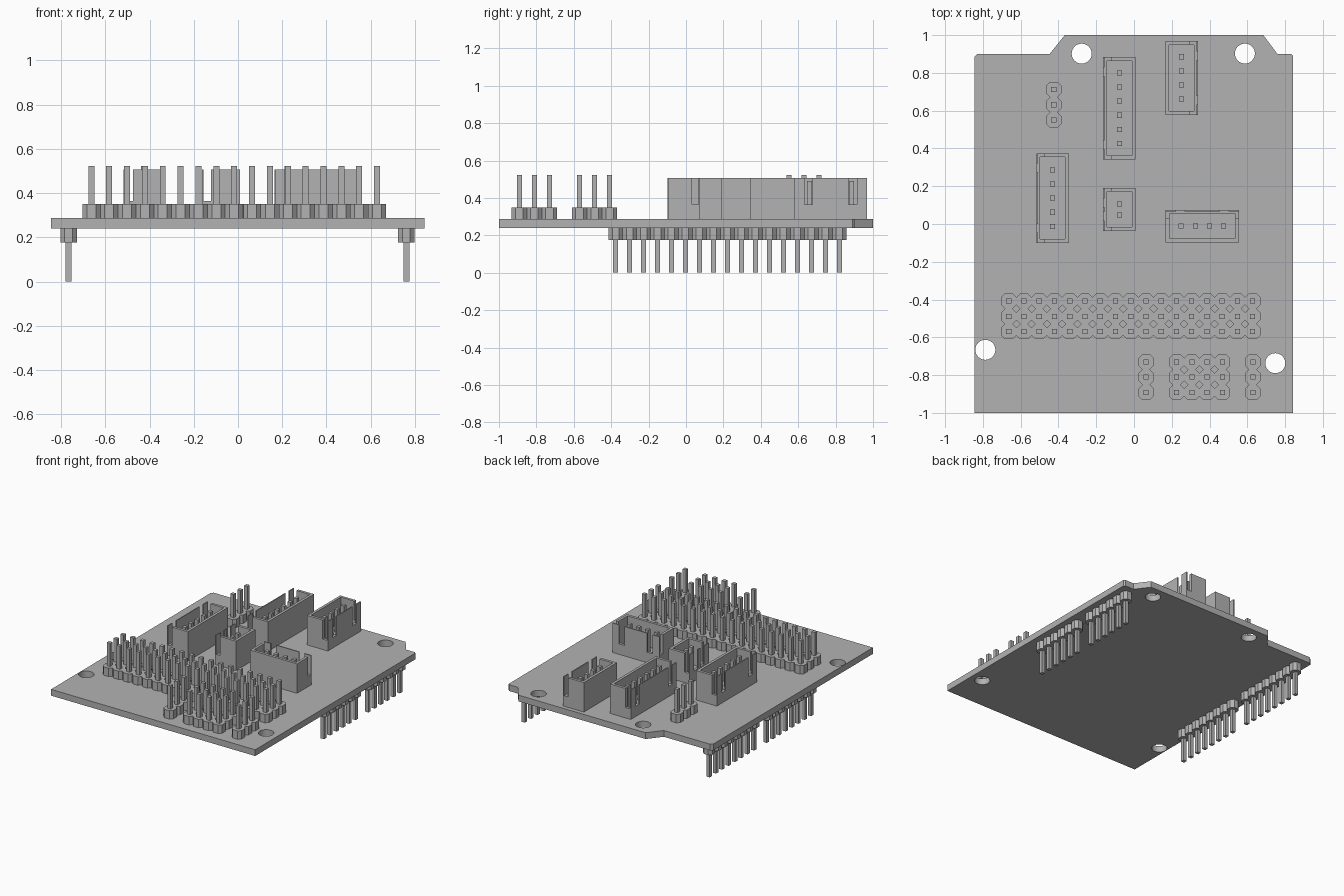
import bpy, bmesh, math
from mathutils import Matrix, Vector

if "Cube" in bpy.data.objects:
    bpy.data.objects.remove(bpy.data.objects["Cube"])

grey = bpy.data.materials.new("plain grey")
grey.use_nodes = True
grey.diffuse_color = (0.45, 0.45, 0.45, 1)
grey.node_tree.nodes["Principled BSDF"].inputs["Base Color"].default_value = (0.45, 0.45, 0.45, 1)

PITCH, FINE = 0.0807, 0.0748
BOARD_LOW, BOARD_TOP = 0.24, 0.287


def finish(bm, name):
    bmesh.ops.recalc_face_normals(bm, faces=bm.faces)
    mesh = bpy.data.meshes.new(name)
    bm.to_mesh(mesh)
    bm.free()
    mesh.materials.append(grey)
    obj = bpy.data.objects.new(name, mesh)
    bpy.context.collection.objects.link(obj)
    return obj


def prism(bm, outline, low, high):
    face = bm.faces.new([bm.verts.new((x, y, low)) for x, y in outline])
    top = bmesh.ops.extrude_face_region(bm, geom=[face])["geom"]
    verts = [v for v in top if isinstance(v, bmesh.types.BMVert)]
    bmesh.ops.translate(bm, verts=verts, vec=(0, 0, high - low))


def box(bm, x0, x1, y0, y1, low, high):
    prism(bm, [(x0, y0), (x1, y0), (x1, y1), (x0, y1)], low, high)


def pin(bm, x, y, low, high):
    box(bm, x - 0.0135, x + 0.0135, y - 0.0135, y + 0.0135, low, high)


def octagon(bm, x, y, size, low, high):
    h, c = size / 2, size / 2 - 0.02
    points = [(c, -h), (h, -c), (h, c), (c, h), (-c, h), (-h, c), (-h, -c), (-c, -h)]
    prism(bm, [(x + px, y + py) for px, py in points], low, high)


def cut(obj, bm):
    tool = finish(bm, "cutter")
    tool.hide_render = True
    mod = obj.modifiers.new("cut", "BOOLEAN")
    mod.operation, mod.solver, mod.object = "DIFFERENCE", "EXACT", tool
    bpy.context.view_layer.objects.active = obj
    bpy.ops.object.modifier_apply(modifier=mod.name)
    bpy.data.objects.remove(tool)


def header(name, spots, size, body, pins):
    bm = bmesh.new()
    for x, y in spots:
        octagon(bm, x, y, size, *body)
        pin(bm, x, y, *pins)
    finish(bm, name)


# Circuit board with stepped back edge and four mounting holes
bm = bmesh.new()
prism(bm, [(-0.845, -1), (0.842, -1), (0.842, 0.89), (0.832, 0.9), (0.76, 0.9), (0.685, 1),
           (-0.367, 1), (-0.447, 0.9), (-0.83, 0.9), (-0.845, 0.885)], BOARD_LOW, BOARD_TOP)
board = finish(bm, "circuit_board")
bm = bmesh.new()
for x, y in [(-0.277, 0.902), (0.587, 0.902), (-0.787, -0.666), (0.748, -0.737)]:
    bmesh.ops.create_cone(bm, cap_ends=True, segments=32, radius1=0.053, radius2=0.053, depth=0.2,
                          matrix=Matrix.Translation((x, y, 0.26)))
cut(board, bm)
board.select_set(True)
bpy.ops.object.shade_smooth_by_angle()

# Three-row pin headers on the upper side
BODY, PINS = (BOARD_TOP, 0.35), (0.35, 0.523)
header("main_pin_block", [(-0.663 + PITCH * i, -0.408 - PITCH * j) for i in range(17) for j in range(3)],
       PITCH, BODY, PINS)
header("front_pin_block", [(0.629 - PITCH * i, -0.73 - PITCH * j) for i in (0, 2, 3, 4, 5, 7) for j in range(3)],
       PITCH, BODY, PINS)
header("back_pin_strip", [(-0.425, 0.712 - PITCH * j) for j in range(3)], PITCH, BODY, PINS)

# Pin strips on the underside, each split by one empty place
for name, x, places in [("right_lower_strip", -0.766, [i for i in range(17) if i != 8]),
                        ("left_lower_strip", 0.761, [i for i in range(13) if i != 6])]:
    header(name, [(x, 0.82 - FINE * i) for i in places], FINE, (0.176, BOARD_LOW), (0, 0.176))


# Open-topped sockets, slotted along one long wall and through both ends
def socket(name, x, y, length, count, gap, angle):
    w, l, top, notch = 0.086, length / 2, 0.507, 0.365
    bm = bmesh.new()
    box(bm, -w, w, -l, l, BOARD_TOP, top)
    obj = finish(bm, name)
    bm = bmesh.new()
    box(bm, 0.02 - w, w - 0.02, 0.02 - l, l - 0.02, 0.32, 0.6)
    cut(obj, bm)
    bm = bmesh.new()
    box(bm, 0.008 - w, 0.042 - w, -l - 0.1, l + 0.1, notch, 0.6)
    cut(obj, bm)
    bm = bmesh.new()
    for s in (-1, 1):
        a, b = sorted((s * (l - 0.055), s * (l - 0.1)))
        box(bm, -w - 0.1, 0.03 - w, a, b, notch, 0.6)
    cut(obj, bm)
    bm = bmesh.new()
    for i in range(count):
        pin(bm, 0, (i - (count - 1) / 2) * gap, 0.32, 0.49)
    for part in (obj, finish(bm, name + "_pins")):
        part.location = (x, y, 0)
        part.rotation_euler.z = math.radians(angle)


socket("back_long_socket", -0.077, 0.613, 0.542, 6, FINE, 0)
socket("right_socket", -0.431, 0.137, 0.474, 5, FINE, 0)
socket("middle_small_socket", -0.077, 0.077, 0.228, 2, 0.059, 0)
socket("back_left_socket", 0.252, 0.773, 0.391, 4, FINE, 180)
socket("left_crosswise_socket", 0.362, -0.011, 0.388, 4, FINE, -90)
